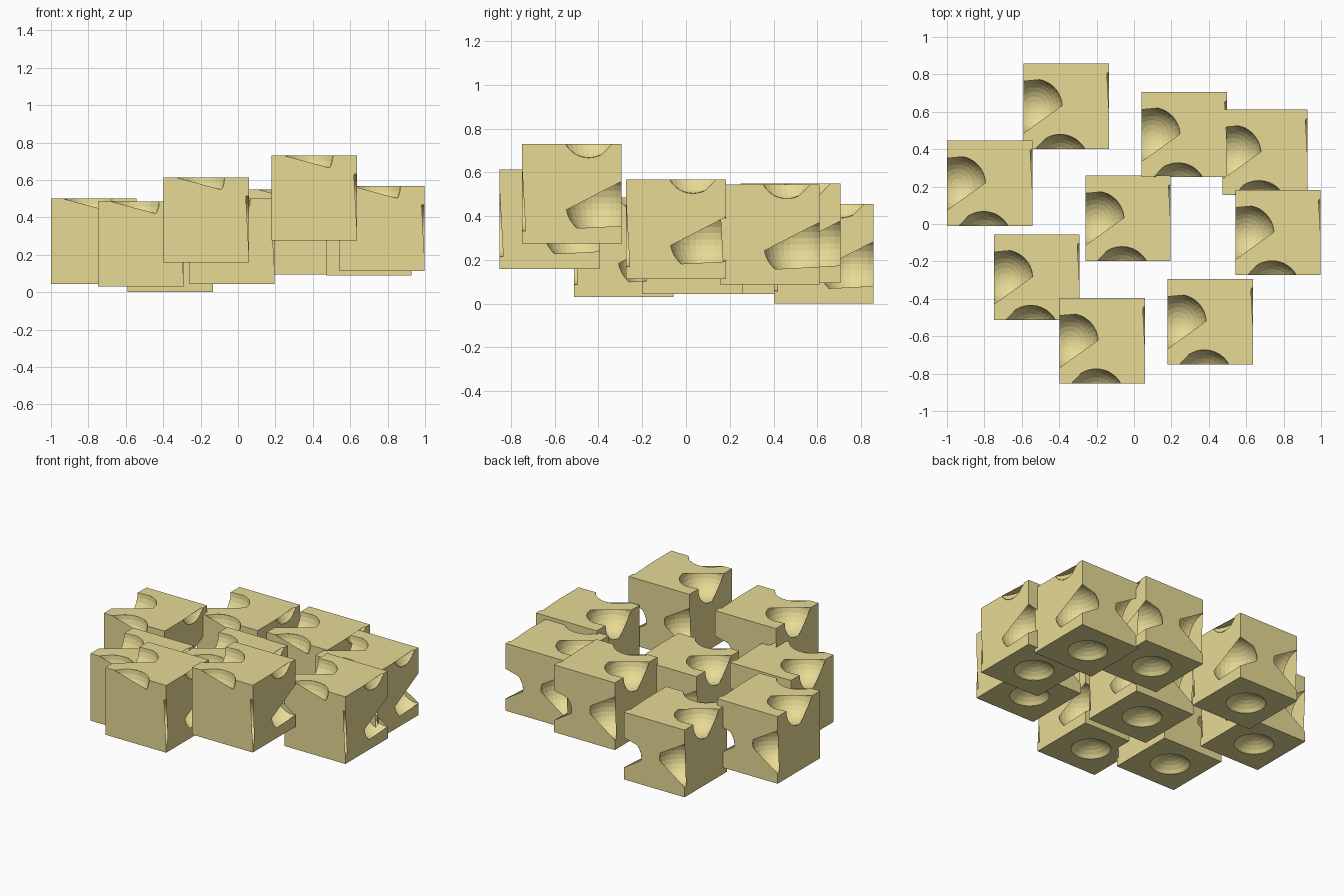
import bpy, bmesh, math
from mathutils import Vector, Matrix

if "Cube" in bpy.data.objects:
    bpy.data.objects.remove(bpy.data.objects["Cube"])

N = 85.0                      # working units per block side
SIZE = 0.456                  # block side in scene units
R = 28.0                      # radius of every scooped-out ball
V = Vector

# Ball centres, measured from the block's low corner
BALLS = [V(p) for p in (
    (36.5, -13.6, 85),        # top front edge
    (10.5, 41.5, 85),         # top left edge
    (101.5, 57, 95.7),        # top right edge
    (80, 65, 34),             # back right edge
    (86, -1, 38.5),           # front right edge
    (7, 86, 40),              # back left edge
    (41.5, 43, 101),          # underside (z mirrored below)
)]
BALLS[6].z = -16

bm = bmesh.new()


def tri(a, b, c, normal):
    """Add a triangle facing the given way."""
    n = (b - a).cross(c - a)
    if n.length < 1e-4:
        return
    pts = (a, b, c) if n.dot(normal) > 0 else (a, c, b)
    bm.faces.new([bm.verts.new(p) for p in pts])


def arc(a, b, inward, normal):
    """Points where balls bite into the edge a-b of one face."""
    u = (b - a).normalized()
    bites = []
    for c in BALLS:
        d = (c - a).dot(normal)
        t, h = (c - a).dot(u), (c - a).dot(inward)
        rf2 = R * R - d * d
        if rf2 <= h * h:
            continue
        w = math.sqrt(rf2 - h * h)
        if t - w < 0 or t + w > N:
            continue
        rf = math.sqrt(rf2)
        a1 = math.atan2(-h, -w)
        if a1 < 0:
            a1 += 2 * math.pi
        a2 = math.atan2(-h, w)
        k = max(6, round((a1 - a2) / 0.11))
        pts = []
        for i in range(k + 1):
            q = a1 + (a2 - a1) * i / k
            pts.append(a + u * (t + rf * math.cos(q)) + inward * (h + rf * math.sin(q)))
        bites.append((t, pts))
    return [p for _, pts in sorted(bites, key=lambda e: e[0]) for p in pts]


def face(corners, normal, hub, snap=True):
    """Bitten square face, fanned out from one point."""
    corners, normal, hub = [V(c) for c in corners], V(normal), V(hub)
    mid = sum(corners, V((0, 0, 0))) / 4
    loop = []
    for i in range(4):
        a, b = corners[i], corners[(i + 1) % 4]
        inward = (mid - (a + b) / 2).normalized()
        loop += [a] + arc(a, b, inward, normal)
    if snap:
        hub = min(loop, key=lambda p: (p - hub).length)
    for i in range(len(loop)):
        tri(hub, loop[i], loop[(i + 1) % len(loop)], normal)


# Top, front, right, left and back faces
face([(0, 0, N), (N, 0, N), (N, N, N), (0, N, N)], (0, 0, 1), (83, 74, N))
face([(0, 0, 0), (N, 0, 0), (N, 0, N), (0, 0, N)], (0, -1, 0), (83.5, 0, 64))
face([(N, 0, 0), (N, N, 0), (N, N, N), (N, 0, N)], (1, 0, 0), (N, 1.5, 13))
face([(0, 0, 0), (0, N, 0), (0, N, N), (0, 0, N)], (-1, 0, 0), (0, 83.5, 15))
face([(0, N, 0), (N, N, 0), (N, N, N), (0, N, N)], (0, 1, 0), (42, N, 42), False)

# Underside with a round hole
c = BALLS[6]
rh = math.sqrt(R * R - c.z ** 2)
ring = []
for i in range(32):
    q = 2 * math.pi * i / 32
    d = V((math.cos(q), math.sin(q), 0))
    k = N / 2 / max(abs(d.x), abs(d.y))
    ring.append((V((c.x, c.y, 0)) + d * rh, V((N / 2, N / 2, 0)) + d * k))
for i in range(32):
    (a, b), (e, f) = ring[i], ring[(i + 1) % 32]
    tri(a, b, f, V((0, 0, -1)))
    tri(a, f, e, V((0, 0, -1)))

# Scooped hollows: the part of each ball that lies inside the block
for c in BALLS:
    sb = bmesh.new()
    bmesh.ops.create_uvsphere(sb, u_segments=32, v_segments=16, radius=R,
                              matrix=Matrix.Translation(c))
    for axis in range(3):
        for side in (0, 1):
            no, co = V((0, 0, 0)), V((0, 0, 0))
            no[axis], co[axis] = (1 if side else -1), side * N
            bmesh.ops.bisect_plane(sb, geom=sb.verts[:] + sb.edges[:] + sb.faces[:],
                                   plane_co=co, plane_no=no, clear_outer=True)
    for f in sb.faces:
        bm.faces.new([bm.verts.new(v.co) for v in reversed(f.verts)])
    sb.free()

bmesh.ops.remove_doubles(bm, verts=bm.verts[:], dist=0.001)
bmesh.ops.scale(bm, vec=(SIZE / N,) * 3, verts=bm.verts[:])
mesh = bpy.data.meshes.new("scooped_block")
bm.to_mesh(mesh)
bm.free()

mat = bpy.data.materials.new("yellow")
mat.diffuse_color = (0.8, 0.7, 0.3, 1)
mat.use_nodes = True
mat.node_tree.nodes["Principled BSDF"].inputs["Base Color"].default_value = mat.diffuse_color
mesh.materials.append(mat)

# Nine copies, placed by their low corner
for i, p in enumerate([
    (-.59, .402, 0), (.04, .25, .094), (.472, .155, .088),
    (-1, -.01, .044), (-.26, -.198, .045), (.542, -.274, .112),
    (-.748, -.512, .03), (-.398, -.852, .158), (.18, -.75, .275),
]):
    ob = bpy.data.objects.new(f"scooped_block_{i + 1}", mesh)
    ob.location = p
    bpy.context.collection.objects.link(ob)
